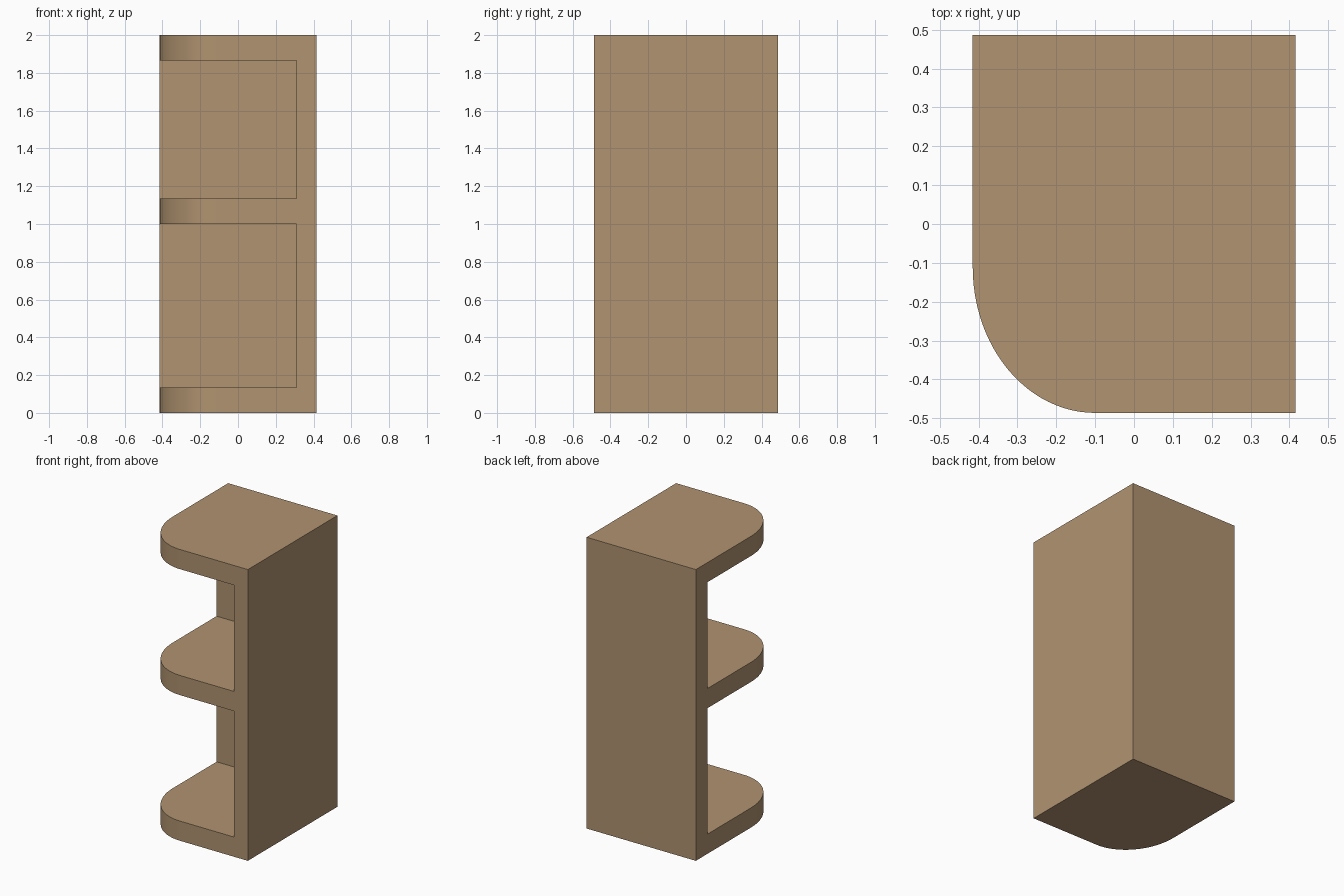
import bpy, bmesh, math

if "Cube" in bpy.data.objects:
    bpy.data.objects.remove(bpy.data.objects["Cube"])

W, D, H = 0.415, 0.486, 2.0          # half width, half depth, height
RX, RY, SEG = 0.315, 0.375, 24       # rounded front-left corner

wood = bpy.data.materials.new("light wood")
wood.diffuse_color = (0.434, 0.292, 0.162, 1)
wood.use_nodes = True
wood.node_tree.nodes["Principled BSDF"].inputs["Base Color"].default_value = wood.diffuse_color


def extrude_profile(name, points, z0, z1):
    """Solid prism from a plan outline."""
    bm = bmesh.new()
    face = bm.faces.new([bm.verts.new((x, y, z0)) for x, y in points])
    top = bmesh.ops.extrude_face_region(bm, geom=[face])["geom"]
    verts = [g for g in top if isinstance(g, bmesh.types.BMVert)]
    bmesh.ops.translate(bm, verts=verts, vec=(0, 0, z1 - z0))
    bmesh.ops.recalc_face_normals(bm, faces=bm.faces)
    mesh = bpy.data.meshes.new(name)
    bm.to_mesh(mesh)
    bm.free()
    mesh.materials.append(wood)
    obj = bpy.data.objects.new(name, mesh)
    bpy.context.collection.objects.link(obj)
    return obj


# Shelf unit: rectangle with one rounded corner
outline = [(W, -D), (W, D), (-W, D)]
for i in range(SEG + 1):
    a = math.pi + i / SEG * math.pi / 2
    outline.append((-W + RX + RX * math.cos(a), -D + RY + RY * math.sin(a)))
unit = extrude_profile("corner_shelf_unit", outline, 0, H)

# Two open bays, leaving the shelves, side panel and back panel
bay = [(-1, -1), (0.31, -1), (0.31, 0.36), (-1, 0.36)]
for name, z0, z1 in (("lower_bay_cutter", 0.135, 1.0), ("upper_bay_cutter", 1.135, 1.865)):
    cutter = extrude_profile(name, bay, z0, z1)
    cutter.hide_render = True
    cutter.hide_set(True)
    cut = unit.modifiers.new(name, "BOOLEAN")
    cut.operation = "DIFFERENCE"
    cut.solver = "EXACT"
    cut.object = cutter

# Apply the cuts, then smooth only the rounded edges
bpy.context.view_layer.objects.active = unit
unit.select_set(True)
for mod in list(unit.modifiers):
    bpy.ops.object.modifier_apply(modifier=mod.name)
bpy.ops.object.shade_smooth_by_angle(angle=math.radians(30))
for obj in list(bpy.data.objects):
    if obj != unit:
        bpy.data.objects.remove(obj)
